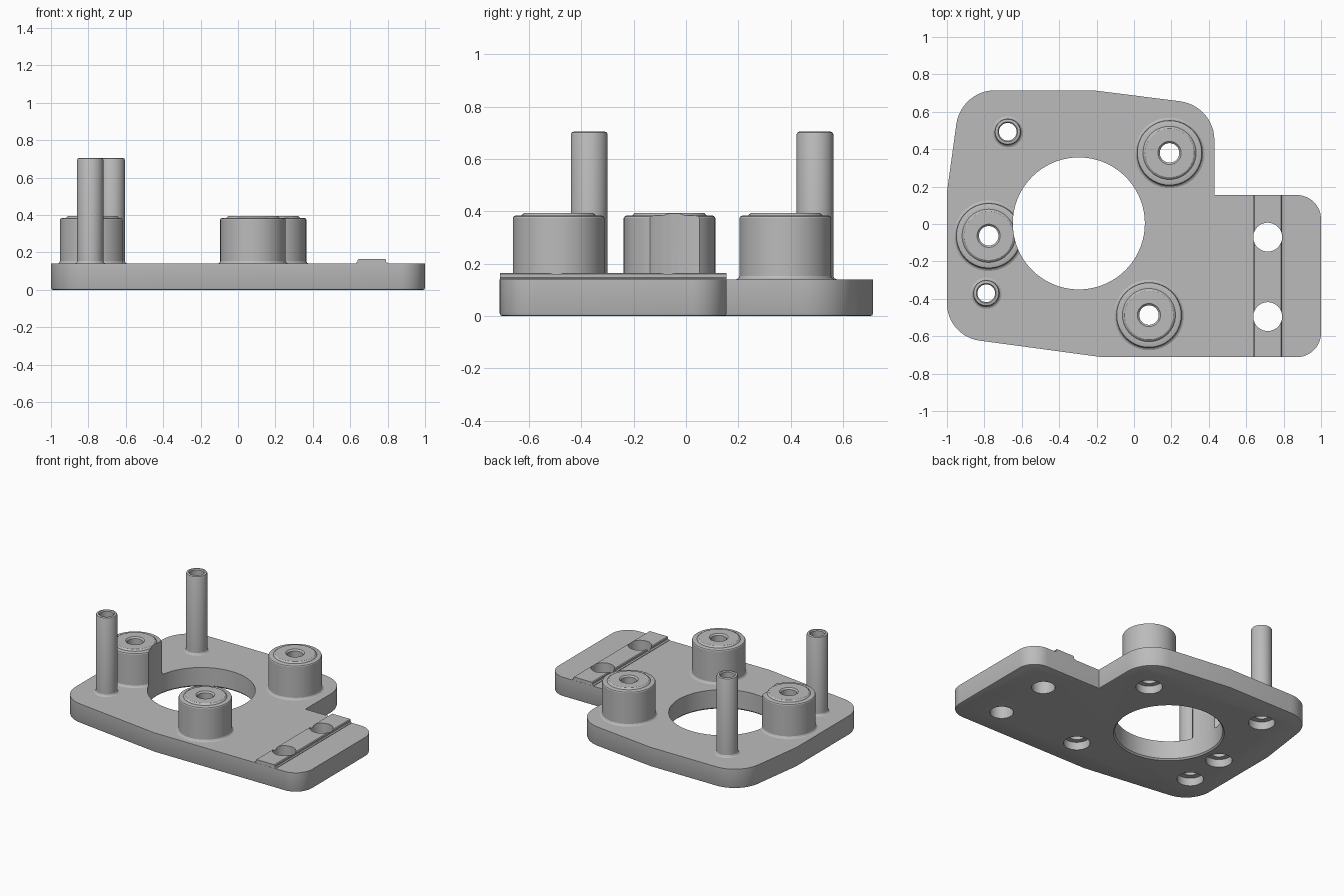
import bpy, bmesh, math
from mathutils import Vector

if "Cube" in bpy.data.objects:
    bpy.data.objects.remove(bpy.data.objects["Cube"])

grey = bpy.data.materials.new("plain grey")
grey.diffuse_color = (0.5, 0.5, 0.5, 1)
grey.use_nodes = True
grey.node_tree.nodes["Principled BSDF"].inputs["Base Color"].default_value = grey.diffuse_color
SEG = 72
TOP = 0.14


def finish(name, bm):
    bmesh.ops.recalc_face_normals(bm, faces=bm.faces)
    me = bpy.data.meshes.new(name)
    bm.to_mesh(me)
    bm.free()
    me.materials.append(grey)
    ob = bpy.data.objects.new(name, me)
    bpy.context.collection.objects.link(ob)
    return ob


def activate(ob):
    bpy.ops.object.select_all(action='DESELECT')
    ob.select_set(True)
    bpy.context.view_layer.objects.active = ob


def smooth(ob):
    activate(ob)
    bpy.ops.object.shade_smooth_by_angle(angle=math.radians(25))


def cut(ob, cutter):
    activate(ob)
    mod = ob.modifiers.new("cut", 'BOOLEAN')
    mod.operation, mod.solver, mod.object = 'DIFFERENCE', 'EXACT', cutter
    bpy.ops.object.modifier_apply(modifier=mod.name)


def lathe(bm, profile, cx, cy, ring=False):
    """Spin (r, z) points around a vertical axis; ring closes the profile, otherwise it is capped."""
    loops = []
    for r, z in profile:
        loops.append([bm.verts.new((cx + r * math.cos(2 * math.pi * i / SEG),
                                    cy + r * math.sin(2 * math.pi * i / SEG), z)) for i in range(SEG)])
    pairs = list(zip(loops, loops[1:]))
    if ring:
        pairs.append((loops[-1], loops[0]))
    else:
        bm.faces.new(loops[0])
        bm.faces.new(loops[-1])
    for a, b in pairs:
        for i in range(SEG):
            j = (i + 1) % SEG
            bm.faces.new((a[i], a[j], b[j], b[i]))


def rounded(corners, steps=12):
    """Round each (x, y, radius) corner of a polygon with a tangent arc."""
    out = []
    n = len(corners)
    for i, (x, y, r) in enumerate(corners):
        p = Vector((x, y))
        if r == 0:
            out.append(p)
            continue
        a = (Vector(corners[i - 1][:2]) - p).normalized()
        b = (Vector(corners[(i + 1) % n][:2]) - p).normalized()
        half = a.angle(b) / 2
        c = p + (a + b).normalized() * (r / math.sin(half))
        s = p + a * (r / math.tan(half)) - c
        e = p + b * (r / math.tan(half)) - c
        sweep = s.angle_signed(e)
        start = math.atan2(s.y, s.x)
        for k in range(steps + 1):
            t = start - sweep * k / steps
            out.append(c + r * Vector((math.cos(t), math.sin(t))))
    return out


def inset(pts, d):
    """Move a clockwise outline inward by d."""
    out = []
    for i, p in enumerate(pts):
        a = (p - pts[i - 1]).normalized()
        b = (pts[(i + 1) % len(pts)] - p).normalized()
        na, nb = Vector((a.y, -a.x)), Vector((b.y, -b.x))
        m = (na + nb).normalized()
        out.append(p + m * (d / m.dot(na)))
    return out


# Part positions
bosses = [(0.19, 0.38), (0.08, -0.487), (-0.777, -0.063)]
pins = [(-0.675, 0.493), (-0.79, -0.37)]
pad_holes = [(0.715, -0.07), (0.715, -0.495)]

# Base plate, clockwise outline with a softened bottom edge
outline = rounded([(-0.925, 0.715, 0.21), (-0.22, 0.715, 0), (0.43, 0.633, 0.21),
                   (0.43, 0.155, 0), (1, 0.155, 0.13), (1, -0.712, 0.13),
                   (-0.17, -0.712, 0), (-1, -0.60, 0.2), (-1, 0.17, 0)])
bm = bmesh.new()
rings = [[bm.verts.new((p.x, p.y, z)) for p in inset(outline, d)]
         for d, z in ((0.01, 0), (0.003, 0.003), (0, 0.01), (0, TOP))]
bm.faces.new(rings[0])
bm.faces.new(rings[-1])
for a, b in zip(rings, rings[1:]):
    for i in range(len(a)):
        j = (i + 1) % len(a)
        bm.faces.new((a[i], a[j], b[j], b[i]))
plate = finish("base_plate", bm)

# Raised strip with softened long edges, running the depth of the tab
bm = bmesh.new()
section = [(0.63, TOP - 0.02), (0.63, TOP + 0.004), (0.64, TOP + 0.008), (0.64, 0.16), (0.645, 0.165),
           (0.787, 0.165), (0.792, 0.16), (0.792, TOP + 0.008), (0.80, TOP + 0.004), (0.80, TOP - 0.02)]
ends = [[bm.verts.new((x, y, z)) for x, z in section] for y in (-0.711, 0.154)]
bm.faces.new(ends[0])
bm.faces.new(ends[1])
for i in range(len(section)):
    j = (i + 1) % len(section)
    bm.faces.new((ends[0][i], ends[0][j], ends[1][j], ends[1][i]))
strip = finish("raised_strip", bm)

# Hole cutters: stepped bores, strip holes, large opening
bm = bmesh.new()
for spots, bore in ((bosses, 0.052), (pins, 0.047)):
    for x, y in spots:
        lathe(bm, [(0.087, -0.1), (0.087, 0.057), (bore, 0.057), (bore, 0.3)], x, y)
for x, y in pad_holes:
    lathe(bm, [(0.077, -0.1), (0.077, 0.4)], x, y)
holes = finish("hole_cutter", bm)
bm = bmesh.new()
lathe(bm, [(0.373, -0.01), (0.353, 0.01), (0.353, 0.8)], -0.295, 0.003)
opening = finish("opening_cutter", bm)

cut(plate, holes)
cut(plate, opening)
cut(strip, holes)
smooth(plate)
smooth(strip)

# Bored bosses with base fillet and raised seat
boss_profile = [(0.052, TOP - 0.004), (0.188, TOP - 0.004), (0.188, TOP), (0.18, TOP + 0.004),
                (0.175, TOP + 0.013), (0.175, 0.375), (0.172, 0.381), (0.165, 0.384), (0.142, 0.384),
                (0.138, 0.39), (0.13, 0.395), (0.062, 0.395), (0.052, 0.385)]
for i, (x, y) in enumerate(bosses):
    bm = bmesh.new()
    lathe(bm, boss_profile, x, y, ring=True)
    ob = finish(f"boss_{i + 1}", bm)
    if i == 2:
        cut(ob, opening)
    smooth(ob)

# Tall hollow pins
pin_profile = [(0.047, TOP - 0.004), (0.083, TOP - 0.004), (0.083, TOP), (0.075, TOP + 0.004),
               (0.07, TOP + 0.013), (0.07, 0.695), (0.067, 0.702), (0.06, 0.705),
               (0.053, 0.705), (0.047, 0.698)]
for i, (x, y) in enumerate(pins):
    bm = bmesh.new()
    lathe(bm, pin_profile, x, y, ring=True)
    smooth(finish(f"pin_{i + 1}", bm))

for ob in (holes, opening):
    bpy.data.objects.remove(ob)
